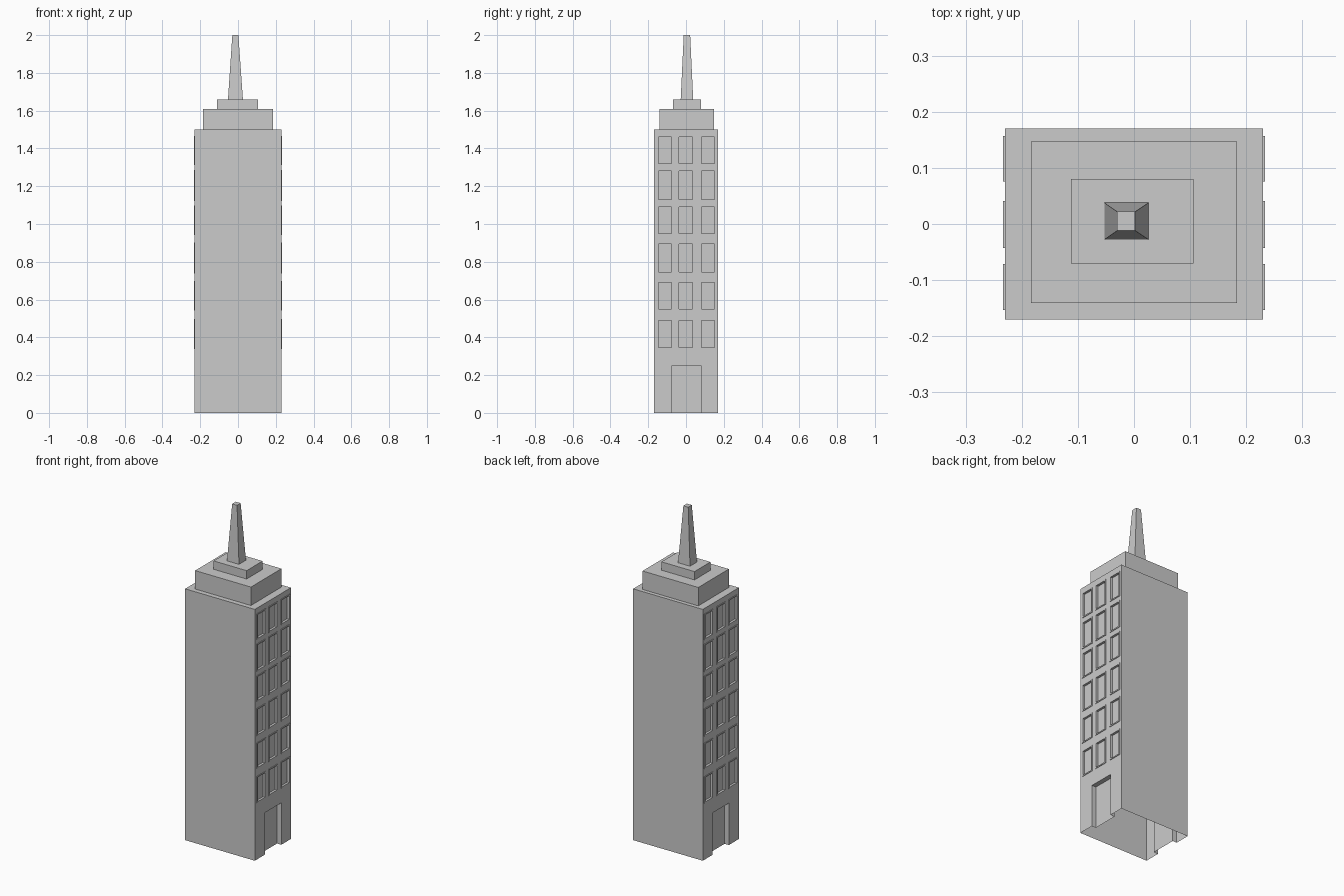
import bpy

if "Cube" in bpy.data.objects:
    bpy.data.objects.remove(bpy.data.objects["Cube"])

W, D, H = 0.23, 0.17, 1.5            # half width, half depth, height of tower body
WIN_Y = [(-0.146, -0.078), (-0.036, 0.034), (0.083, 0.15)]
WIN_Z = [(0.345, 0.49), (0.55, 0.69), (0.745, 0.895), (0.95, 1.09), (1.13, 1.28), (1.32, 1.46)]
DOOR_Y, DOOR_Z = (-0.075, 0.08), 0.25


def make(name, verts, faces):
    mesh = bpy.data.meshes.new(name)
    mesh.from_pydata(verts, [], faces)
    obj = bpy.data.objects.new(name, mesh)
    bpy.context.collection.objects.link(obj)
    bpy.context.view_layer.objects.active = obj
    return obj


def frustum(name, base, top, z0, z1, cap=True):
    """Open-bottomed block; base and top are (x0, x1, y0, y1)."""
    verts = [(x, y, z) for (x0, x1, y0, y1), z in ((base, z0), (top, z1))
             for x, y in ((x0, y0), (x1, y0), (x1, y1), (x0, y1))]
    faces = [(i, (i + 1) % 4, (i + 1) % 4 + 4, i + 4) for i in range(4)]
    return make(name, verts, faces + [(4, 5, 6, 7)])


def loops(ys, zs, steps, sides, verts, faces):
    """Stepped rectangular loops (x, margin) closed by a panel on the +x wall."""
    b = len(verts)
    for x, m in steps:
        y0, y1, z0, z1 = ys[0] - m, ys[1] + m, zs[0] - m, zs[1] + m
        verts += [(x, y0, z0), (x, y1, z0), (x, y1, z1), (x, y0, z1)]
    for k in range(len(steps) - 1):
        for i in sides:
            a, c = b + 4 * k + i, b + 4 * k + (i + 1) % 4
            faces.append((a, c, c + 4, a + 4))
    e = b + 4 * (len(steps) - 1)
    faces.append((e, e + 1, e + 2, e + 3))


def mirrored(name, verts, faces):
    """Add the same geometry on the opposite side."""
    n = len(verts)
    v2 = [(-x, y, z) for x, y, z in verts]
    f2 = [tuple(n + i for i in reversed(f)) for f in faces]
    return make(name, verts + v2, faces + f2)


# Plain front and back walls plus roof; the base is open
make("tower_shell",
     [(x, y, z) for z in (0, H) for x, y in ((-W, -D), (W, -D), (W, D), (-W, D))],
     [(0, 1, 5, 4), (2, 3, 7, 6), (4, 5, 6, 7)])

# Side walls as a grid with window and door openings
ys = sorted({-D, D, *DOOR_Y, *[v for p in WIN_Y for v in p]})
zs = sorted({0, DOOR_Z, H, *[v for p in WIN_Z for v in p]})
verts = [(W, y, z) for z in zs for y in ys]
faces = []
n = len(ys)
for j in range(len(zs) - 1):
    for i in range(n - 1):
        y, z = (ys[i] + ys[i + 1]) / 2, (zs[j] + zs[j + 1]) / 2
        window = any(a < y < b for a, b in WIN_Y) and any(a < z < b for a, b in WIN_Z)
        door = DOOR_Y[0] < y < DOOR_Y[1] and z < DOOR_Z
        if not (window or door):
            k = j * n + i
            faces.append((k, k + 1, k + n + 1, k + n))
mirrored("side_walls", verts, faces)

# Raised window frames with recessed panes
verts, faces = [], []
for wy in WIN_Y:
    for wz in WIN_Z:
        loops(wy, wz, [(W, 0.007), (W + 0.0035, 0.007), (W + 0.0035, 0), (W - 0.01, 0)],
              range(4), verts, faces)
mirrored("windows", verts, faces)

# Recessed doorways, open at the threshold
verts, faces = [], []
loops(DOOR_Y, (0, DOOR_Z), [(W, 0), (W - 0.028, 0)], (1, 2, 3), verts, faces)
mirrored("doorways", verts, faces)

# Stepped crown and tapered spire
for name, r, z0, z1 in (("lower_crown", (-0.184, 0.184, -0.141, 0.147), 1.5, 1.61),
                        ("upper_crown", (-0.112, 0.106, -0.07, 0.08), 1.61, 1.66)):
    frustum(name, r, r, z0, z1)
frustum("spire", (-0.053, 0.026, -0.028, 0.038), (-0.03, 0.002, -0.012, 0.022), 1.66, 2.0)
